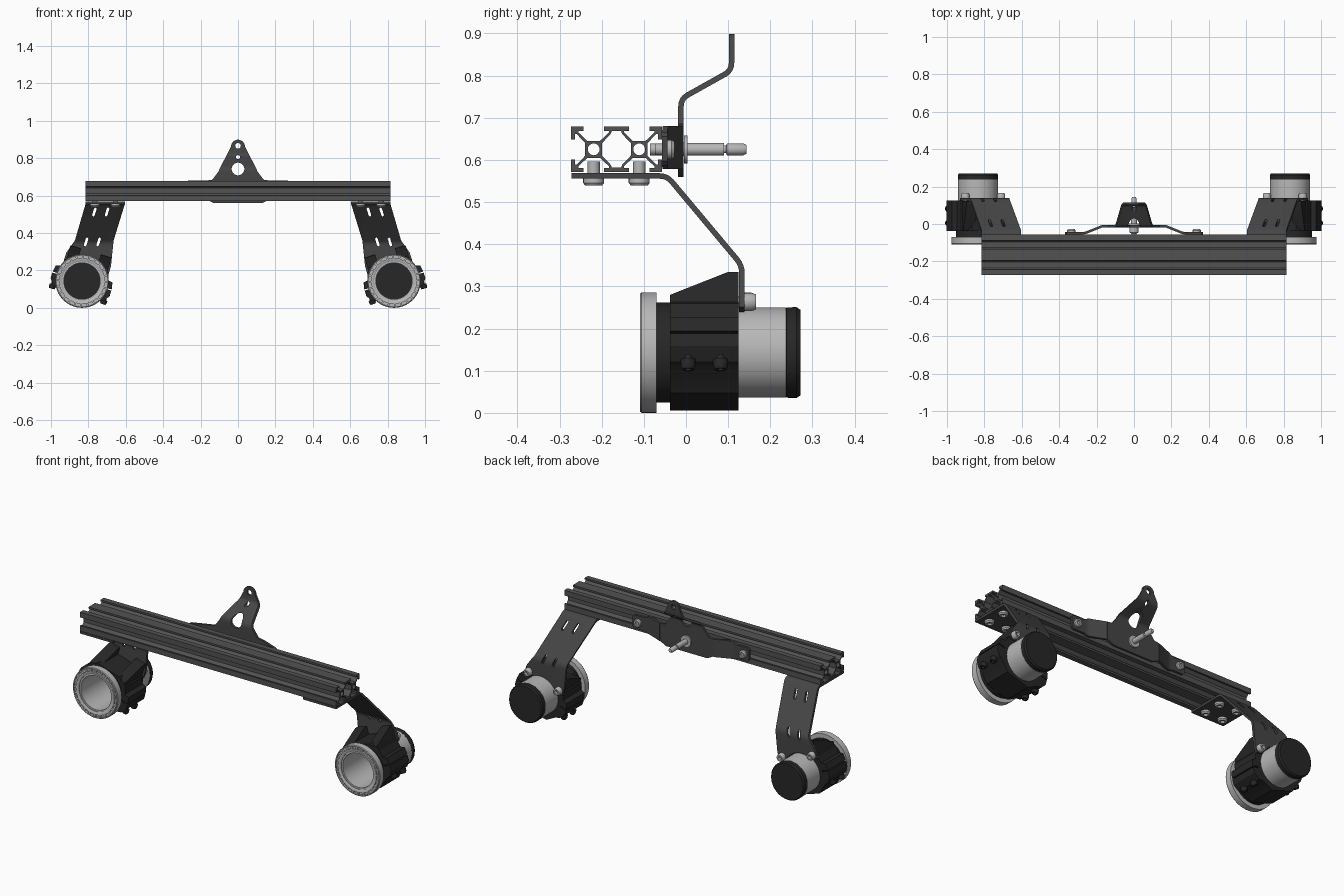
import bpy, bmesh
from math import sin, cos, pi, radians
from mathutils import Matrix, Vector

if "Cube" in bpy.data.objects:
    bpy.data.objects.remove(bpy.data.objects["Cube"])

def material(name, v):
    m = bpy.data.materials.new(name)
    m.diffuse_color = (v, v, v, 1)
    m.use_nodes = True
    m.node_tree.nodes["Principled BSDF"].inputs["Base Color"].default_value = m.diffuse_color
    return m

FRAME, PLATE = material("anodised", 0.085), material("bracket_grey", 0.06)
BLACK, STEEL = material("black", 0.02), material("steel", 0.48)
I = Matrix()

def finish(name, bm, mat, M=I):
    bmesh.ops.remove_doubles(bm, verts=bm.verts, dist=1e-5)
    bmesh.ops.transform(bm, matrix=M, verts=bm.verts)
    bmesh.ops.recalc_face_normals(bm, faces=bm.faces)
    me = bpy.data.meshes.new(name)
    bm.to_mesh(me)
    bm.free()
    me.materials.append(mat)
    o = bpy.data.objects.new(name, me)
    bpy.context.collection.objects.link(o)
    return o

def extrude(name, loops, axis, lo, hi, mat, M=I):
    """Filled 2D outline (extra loops are holes) pushed along an axis."""
    cu = bpy.data.curves.new(name, 'CURVE')
    cu.dimensions, cu.fill_mode, cu.extrude = '2D', 'BOTH', (hi - lo) / 2
    for pts in loops:
        s = cu.splines.new('POLY')
        s.points.add(len(pts) - 1)
        for p, q in zip(s.points, pts):
            p.co = (q[0], q[1], 0, 1)
        s.use_cyclic_u = True
    tmp = bpy.data.objects.new("tmp", cu)
    bpy.context.collection.objects.link(tmp)
    dg = bpy.context.evaluated_depsgraph_get()
    me = bpy.data.meshes.new_from_object(tmp.evaluated_get(dg))
    bm = bmesh.new()
    bm.from_mesh(me)
    bpy.data.objects.remove(tmp)
    mid = (lo + hi) / 2
    for v in bm.verts:
        a, b, c = v.co
        c += mid
        v.co = {'x': (c, a, b), 'y': (a, c, b), 'z': (a, b, c)}[axis]
    return finish(name, bm, mat, M)

def lathe(name, prof, mat, M=I, closed=False, n=48):
    """Revolve (radius, y) points about the y axis."""
    bm = bmesh.new()
    vs = [bm.verts.new((r, y, 0)) for r, y in prof]
    es = [bm.edges.new(p) for p in zip(vs, vs[1:])]
    if closed:
        es.append(bm.edges.new((vs[-1], vs[0])))
    bmesh.ops.spin(bm, geom=vs + es, cent=(0, 0, 0), axis=(0, 1, 0), angle=2 * pi, steps=n)
    return finish(name, bm, mat, M)

def circle(x, y, r, n=32, a0=0, a1=360):
    full = a1 - a0 == 360
    k = n if full else n - 1
    return [(x + r * cos(radians(a0 + (a1 - a0) * i / k)),
             y + r * sin(radians(a0 + (a1 - a0) * i / k))) for i in range(n)]

def ribbon(path, t, r=0.018):
    """Bent sheet cross-section: path with rounded bends, thickness t."""
    P = [Vector(p) for p in path]
    pts = [P[0]]
    for a, b, c in zip(P, P[1:], P[2:]):
        s, e = b + (a - b).normalized() * r, b + (c - b).normalized() * r
        pts += [s * (1 - k) ** 2 + b * 2 * k * (1 - k) + e * k * k for k in (0, .25, .5, .75, 1)]
    pts.append(P[-1])
    left, right = [], []
    for i, p in enumerate(pts):
        d = (pts[min(i + 1, len(pts) - 1)] - pts[max(i - 1, 0)]).normalized()
        nrm = Vector((-d.y, d.x)) * t / 2
        left.append(tuple(p + nrm))
        right.append(tuple(p - nrm))
    return left + right[::-1]

def intersect(a, b):
    m = a.modifiers.new("cut", 'BOOLEAN')
    m.operation, m.solver, m.object = 'INTERSECT', 'EXACT', b
    me = bpy.data.meshes.new_from_object(a.evaluated_get(bpy.context.evaluated_depsgraph_get()))
    a.modifiers.clear()
    a.data = me
    bpy.data.objects.remove(b)
    return a

def bolt(name, M, r=0.022, h=0.016, shank=0.03, mat=STEEL):
    """Socket screw: head toward +y from the seat at y = 0."""
    k = r * 0.45
    return lathe(name, [(0, h * .4), (k, h * .4), (k, h), (r * .8, h), (r, h * .6), (r, 0),
                        (k * 1.3, 0), (k * 1.3, -shank), (0, -shank)], mat, M, n=20)

def mirror(o):
    c = o.copy()
    c.data = o.data.copy()
    c.data.transform(Matrix.Scale(-1, 4, (1, 0, 0)))
    c.data.flip_normals()
    c.name = o.name + "_left"
    bpy.context.collection.objects.link(c)

# slotted double beam
h, yc, zc = 0.054, -0.165, 0.625
slot = [(-.024, 0), (-.024, .010), (-.036, .010), (-.036, .014), (-.015, .034)]
slot += [(-t, d) for t, d in slot[::-1]]
faces = [(-h, h, 1, 0), (h, h, 1, 0), (2 * h, 0, 0, -1), (h, -h, -1, 0), (-h, -h, -1, 0), (-2 * h, 0, 0, 1)]
corner = {1: (2 * h, h), 2: (2 * h, -h), 4: (-2 * h, -h), 5: (-2 * h, h)}
outer = []
for i, (cx, cy, tx, ty) in enumerate(faces):
    outer += [(yc + cx + tx * t + ty * d, zc + cy + ty * t - tx * d) for t, d in slot]
    if i in corner:
        outer.append((yc + corner[i][0], zc + corner[i][1]))
void = [(-.034, .015), (-.014, .036), (-.011, .043), (.011, .043), (.014, .036), (.034, .015)]
void += [(a, -b) for a, b in void[::-1]]
extrude("beam", [outer, [(yc + a, zc + b) for a, b in void],
                 circle(yc - h, zc, .014, 20), circle(yc + h, zc, .014, 20)], 'x', -.815, .815, FRAME)

# centre mount with hanging tab
half = [(.13, .56), (.17, .58), (.17, .68), (.137, .685), (.105, .728), (.095, .75)]
tab = half + circle(0, .862, .037, 14, 0, 180) + [(-x, z) for x, z in half[::-1]]
mount = extrude("mount_tab", [ribbon([(-.012, .55), (-.012, .745), (.108, .812), (.108, .91)], .013)],
                'x', -.2, .2, PLATE)
intersect(mount, extrude("outline", [tab, circle(0, .742, .034), circle(0, .866, .015, 20),
                                     circle(0, .805, .011, 16)], 'y', -.2, .3, PLATE))
lathe("mount_stud", [(0, -.085), (.014, -.085), (.014, -.05), (.024, -.045), (.024, -.02), (.016, -.018),
                     (.016, -.005), (.033, -.005), (.033, .004), (.015, .004), (.015, .09), (.009, .09),
                     (.009, .095), (.014, .097), (.014, .136), (.010, .144), (0, .144)],
      STEEL, Matrix.Translation((0, 0, zc)), n=24)

side = []
# mount wings and screws
wing = extrude("mount_wing", [ribbon([(.17, -.012), (.265, -.05), (.38, -.05)], .013)], 'z', .5, .75, PLATE)
side.append(intersect(wing, extrude("outline", [[(.165, .578), (.265, .578), (.29, .587), (.36, .587), (.37, .597),
            (.37, .655), (.36, .665), (.29, .665), (.265, .68), (.165, .68)]], 'y', -.1, .1, PLATE)))
side.append(bolt("wing_screw", Matrix.Translation((.335, -.0435, zc)), .023, .016))

# lamp frame, tilted about y
CX, CZ, TILT = .834, .143, radians(17)
L = Matrix.Translation((CX, 0, CZ)) @ Matrix.Rotation(-TILT, 4, 'Y')
def lamp(u, v):
    p = L @ Vector((u, 0, v))
    return (p.x, p.z)

# bent arm with adjustment slots
def oblong(x, z):
    cap = circle(0, .017, .007, 7, 0, 180) + circle(0, -.017, .007, 7, 180, 360)
    return [(x + a * cos(TILT) - b * sin(TILT), z + a * sin(TILT) + b * cos(TILT)) for a, b in cap]
arc = [lamp(u, v) for u, v in circle(0, 0, .112, 12, 42, 138)]
outline = [(.605, .58), (.815, .58), (.815, .555), (.872, .36), lamp(.125, .12), lamp(.125, .075)] + arc
outline += [lamp(-.125, .075), lamp(-.125, .12), (.665, .36), (.605, .555)]
arm = extrude("arm", [ribbon([(-.272, .562), (-.045, .562), (.1325, .35), (.1325, .15)], .013)],
              'x', .5, 1.05, PLATE)
side.append(intersect(arm, extrude("outline", [outline, oblong(.70, .512), oblong(.768, .512),
                                               oblong(.745, .352), oblong(.812, .352)], 'y', -.4, .4, PLATE)))
down = Matrix.Rotation(-pi / 2, 4, 'X')
for x in (.655, .765):
    for y in (yc - h, yc + h):
        side.append(bolt("arm_screw", Matrix.Translation((x, y, .556)) @ down, .025, .017, .04))

# clamp housing with split ears
body = [(.07, .122), (.122, .085), (.132, .045), (.158, .04), (.165, .003), (.125, .003), (.125, -.003),
        (.165, -.003), (.165, -.034), (.143, -.066), (.12, -.075), (.07, -.122)]
body += [(-u, v) for u, v in body[::-1]]
side.append(extrude("clamp_housing", [body, circle(0, 0, .106, 48)], 'y', -.038, .125, BLACK, L))
side.append(lathe("clamp_collar", [(.106, -.07), (.119, -.07), (.119, -.038), (.106, -.038)], BLACK, L, True))
for s in (-1, 1):
    # sloped gusset and arm screw, clamp screws below the ear
    g = sorted((s * .055, s * .115))
    side.append(extrude("gusset", [[(-.038, .09), (.124, .09), (.124, .165), (.1, .165), (-.038, .108)]],
                        'x', g[0], g[1], BLACK, L))
    side.append(bolt("lamp_screw", L @ Matrix.Translation((s * .10, .139, .095)), .022, .027, .04))
    for y in (.005, .082):
        side.append(bolt("clamp_screw", L @ Matrix.Translation((s * .143, y, -.062)) @ down, .018, .024, .04, BLACK))

# lamp tube, end cap, front ring
side.append(lathe("lamp_tube", [(.097, -.1), (.107, -.1), (.107, .237), (.097, .237)], STEEL, L, True))
side.append(lathe("end_cap", [(0, .22), (.097, .22), (.097, .236), (.107, .238), (.108, .262), (.102, .271),
                              (0, .271)], BLACK, L))
side.append(lathe("front_ring", [(.106, -.104), (.116, -.109), (.122, -.109), (.122, -.098), (.136, -.098),
                                 (.136, -.109), (.140, -.109), (.143, -.105), (.143, -.07), (.106, -.07)],
                  STEEL, L, True, 64))
bm = bmesh.new()
for i in range(24):
    M = Matrix.Rotation(i * pi / 12, 4, 'Y') @ Matrix.Translation((.129, -.103, 0)) @ Matrix.Diagonal((.015, .01, .010, 1))
    bmesh.ops.create_cube(bm, size=1, matrix=M)
side.append(finish("ring_ribs", bm, STEEL, L))

for o in side:
    mirror(o)

for o in bpy.context.scene.objects:
    o.select_set(True)
    bpy.context.view_layer.objects.active = o
bpy.ops.object.shade_smooth_by_angle(angle=radians(30))
